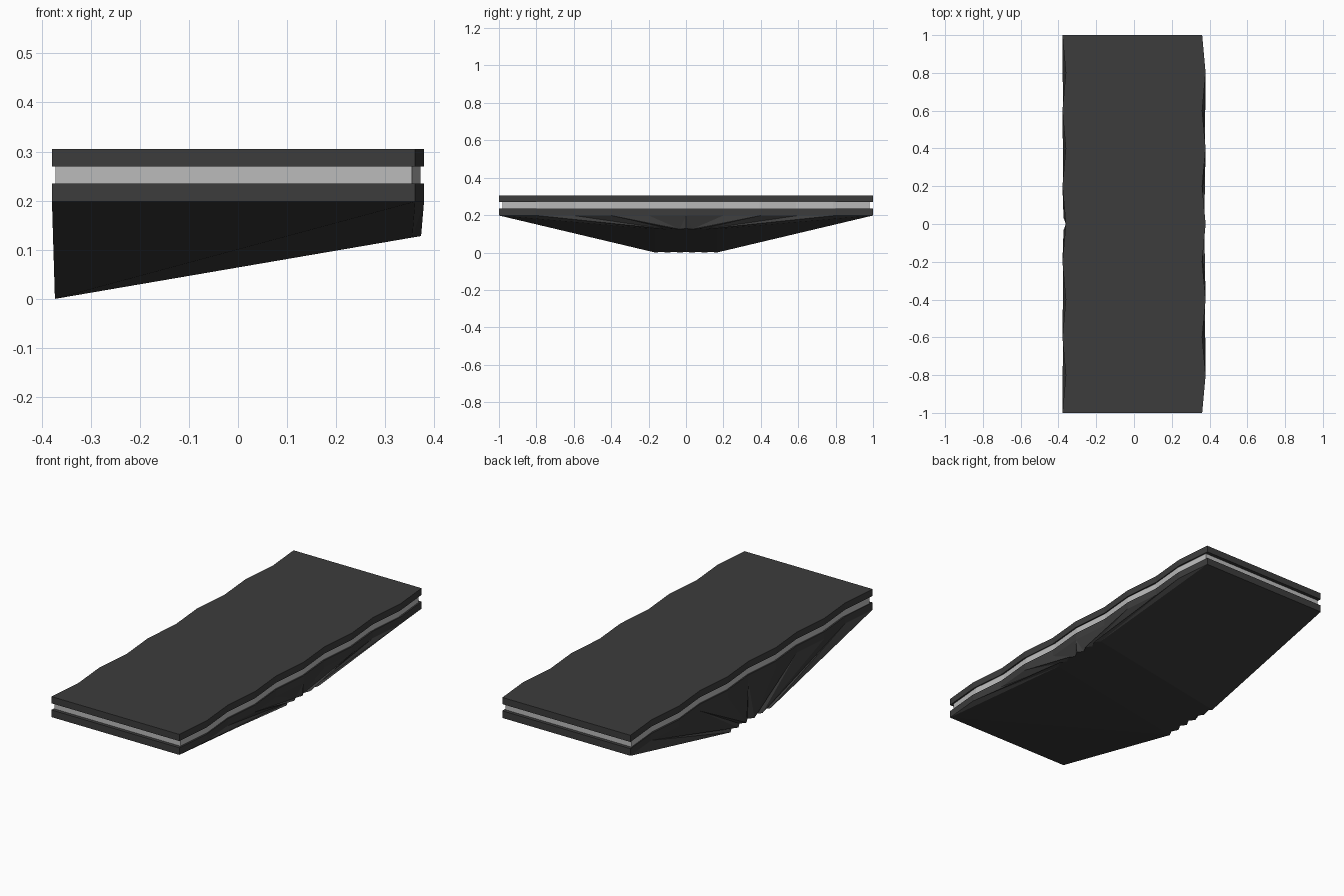
import bpy, bmesh

if "Cube" in bpy.data.objects:
    bpy.data.objects.remove(bpy.data.objects["Cube"])

WAVES = 10      # straight segments along each rippled long edge
HALF_X = 0.379
RIPPLE = 0.018


def outline(sx=1.0, sy=1.0):
    """Counter-clockwise plan outline; both long edges zigzag in step."""
    right, left = [], []
    for i in range(WAVES + 1):
        y = -1 + 2 * i / WAVES
        w = RIPPLE * (i % 2)
        right.append(((HALF_X - RIPPLE + w) * sx, y * sy))
        left.append(((-HALF_X + w) * sx, y * sy))
    return right + left[::-1]


def material(name, colour):
    m = bpy.data.materials.new(name)
    m.diffuse_color = colour
    m.use_nodes = True
    m.node_tree.nodes["Principled BSDF"].inputs["Base Color"].default_value = m.diffuse_color
    return m


def loft(name, bottom, top, mat):
    """Flat-faced solid between two matching rings of points."""
    bm = bmesh.new()
    lo = [bm.verts.new(p) for p in bottom]
    hi = [bm.verts.new(p) for p in top]
    n = len(lo)
    bm.faces.new(lo[::-1])
    bm.faces.new(hi)
    for i in range(n):
        j = (i + 1) % n
        # split each wall from its lower -x corner to its upper +x corner
        if lo[i].co.x < lo[j].co.x:
            bm.faces.new((lo[i], lo[j], hi[j]))
            bm.faces.new((lo[i], hi[j], hi[i]))
        else:
            bm.faces.new((lo[i], lo[j], hi[i]))
            bm.faces.new((lo[j], hi[j], hi[i]))
    bmesh.ops.recalc_face_normals(bm, faces=bm.faces)
    me = bpy.data.meshes.new(name)
    bm.to_mesh(me)
    bm.free()
    me.materials.append(mat)
    ob = bpy.data.objects.new(name, me)
    bpy.context.collection.objects.link(ob)
    return ob


def ring(z, sx=1.0, sy=1.0):
    return [(x, y, z) for x, y in outline(sx, sy)]


dark = material("dark_grey", (0.045, 0.045, 0.045, 1))
light = material("light_grey", (0.5, 0.5, 0.5, 1))

# Two dark slabs with a recessed light band between them
loft("top_slab", ring(0.27), ring(0.305), dark)
loft("light_band", ring(0.235, 0.982, 0.982), ring(0.27, 0.982, 0.982), light)
loft("lower_slab", ring(0.198), ring(0.235), dark)

# Keel: outline squeezed in y, with its underside sloping up towards +x
keel_bottom = [(x, y, 0.128 * (x + 0.373) / 0.746)
               for x, y in outline(0.984, 0.165)]
loft("keel", keel_bottom, ring(0.198), dark)
